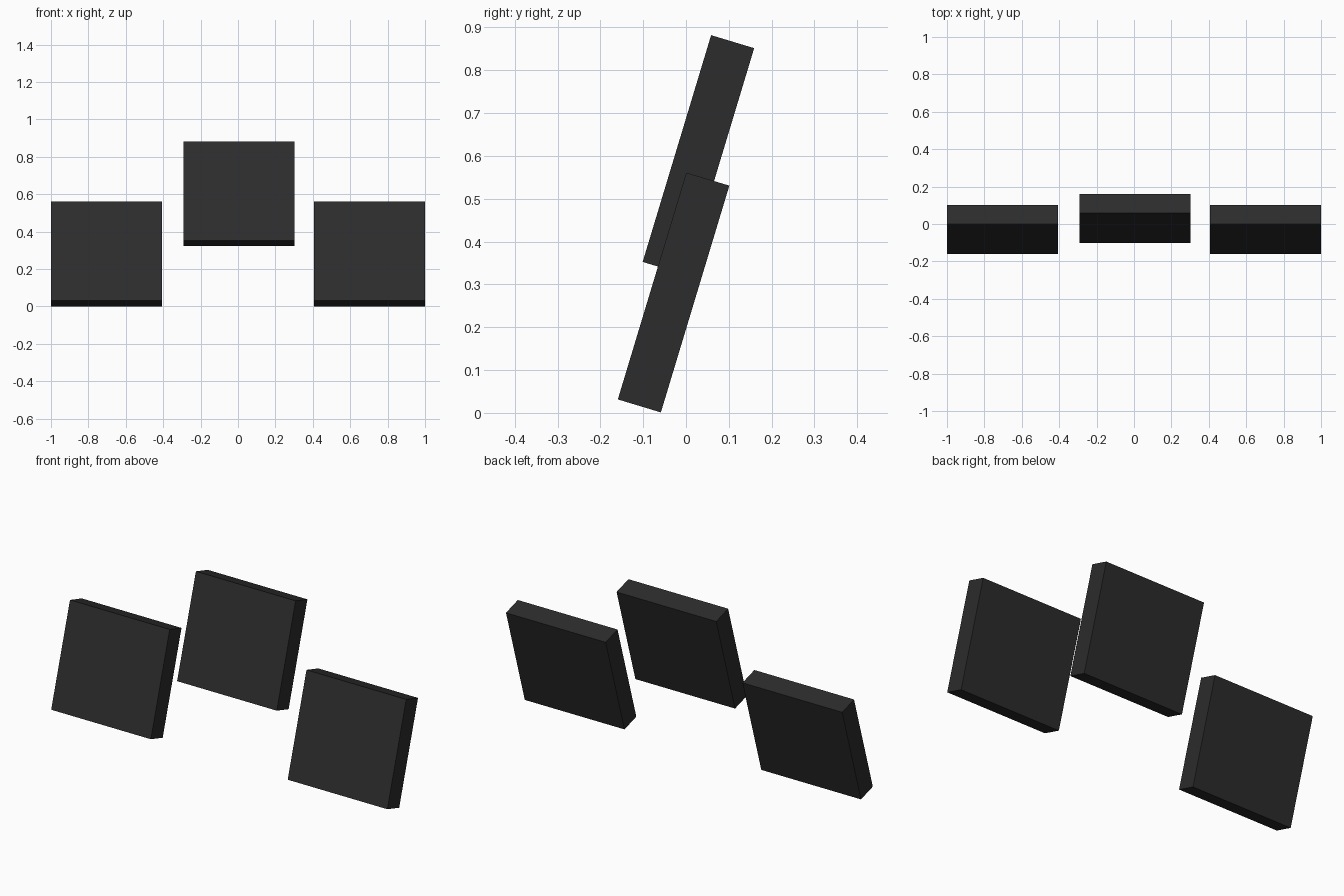
import bpy
from math import radians

if "Cube" in bpy.data.objects:
    bpy.data.objects.remove(bpy.data.objects["Cube"])

WIDTH, THICK, HEIGHT = 0.593, 0.105, 0.553
TILT = radians(-16.8)

dark = bpy.data.materials.new("dark")
dark.diffuse_color = (0.025, 0.025, 0.025, 1)
dark.use_nodes = True
dark.node_tree.nodes["Principled BSDF"].inputs["Base Color"].default_value = dark.diffuse_color


def panel(name, centre):
    # Square slab leaning backwards
    bpy.ops.mesh.primitive_cube_add(size=1, location=centre, rotation=(TILT, 0, 0))
    ob = bpy.context.object
    ob.name = name
    ob.scale = (WIDTH, THICK, HEIGHT)
    ob.data.materials.append(dark)


# Two lower side panels and a raised middle panel
panel("left_panel", (-0.7035, -0.029, 0.281))
panel("right_panel", (0.7035, -0.029, 0.281))
panel("middle_panel", (0.005, 0.029, 0.602))
